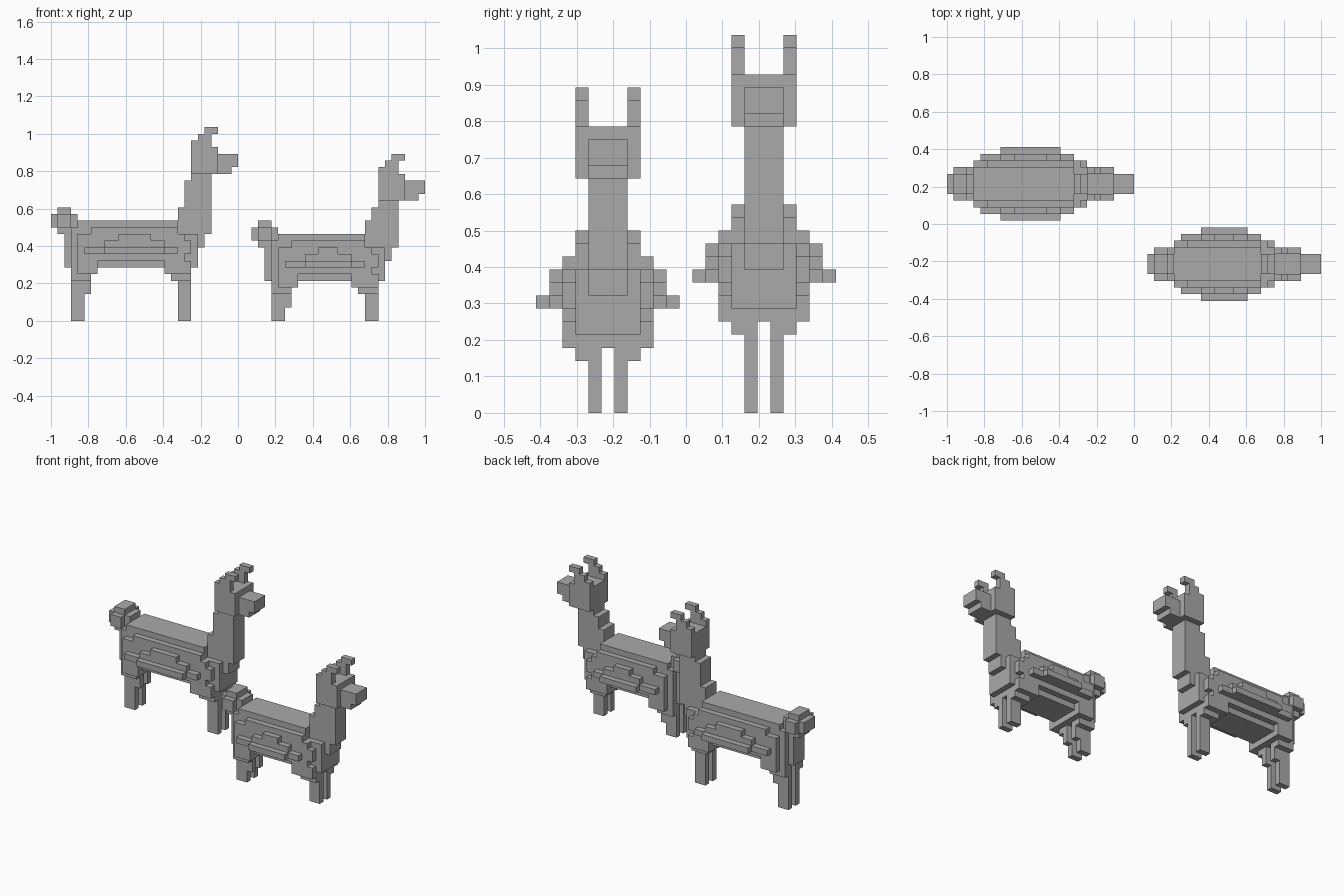
import bpy, bmesh
from mathutils import Vector

if "Cube" in bpy.data.objects:
    bpy.data.objects.remove(bpy.data.objects["Cube"])

U = 1 / 28  # block size
grey = bpy.data.materials.new("plain grey")
grey.diffuse_color = (0.4, 0.4, 0.4, 1)
grey.use_nodes = True
grey.node_tree.nodes["Principled BSDF"].inputs["Base Color"].default_value = grey.diffuse_color


class Animal:
    """Blocky animal, mirrored across its centre plane, skinned on outer faces."""

    def __init__(self, prefix, y_centre, rear_shift, front_shift, shrink):
        self.prefix, self.y_centre = prefix, y_centre
        self.rear, self.front, self.shrink = rear_shift, front_shift, shrink
        self.parts, self.solid = {}, set()

    def fx(self, x):
        return x + (self.rear if x < -15 else self.front)

    def fz(self, z):
        return max(0, z - self.shrink * (2 if z > 17 else 1))

    def add(self, part, x0, x1, z0, z1, half, inner=0):
        """Fill a mirrored box reaching from block 'inner' out to block 'half'."""
        new = {(x, side * j, z)
               for x in range(self.fx(x0), self.fx(x1))
               for z in range(self.fz(z0), self.fz(z1))
               for j in range(inner, half + 1) for side in (-1, 1)}
        self.parts.setdefault(part, set()).update(new - self.solid)
        self.solid |= new

    def skin(self):
        axes = [Vector([float(i == k) for i in range(3)]) for k in range(3)]
        for part, cells in self.parts.items():
            bm = bmesh.new()
            for cell in sorted(cells):
                middle = Vector(cell) + Vector((0.5, self.y_centre, 0.5))
                for k in range(3):
                    a, b = axes[k - 2] / 2, axes[k - 1] / 2
                    for s in (-1, 1):
                        n = axes[k] * s
                        if tuple(round(c + d) for c, d in zip(cell, n)) in self.solid:
                            continue
                        m, t = middle + n / 2, a * s
                        ring = (m - t - b, m + t - b, m + t + b, m - t + b)
                        bm.faces.new([bm.verts.new(p * U) for p in ring])
            bmesh.ops.remove_doubles(bm, verts=bm.verts[:], dist=U / 99)
            bmesh.ops.dissolve_limit(bm, angle_limit=0.01,
                                     verts=bm.verts[:], edges=bm.edges[:])
            mesh = bpy.data.meshes.new(self.prefix + part)
            bm.to_mesh(mesh)
            bm.free()
            mesh.materials.append(grey)
            bpy.context.collection.objects.link(
                bpy.data.objects.new(self.prefix + part, mesh))


def build(*settings):
    animal = Animal(*settings)
    add = animal.add

    # Barrel, rump and chest
    add("body", -25, -9, 8, 14, 2)
    add("body", -24, -9, 14, 15, 2)
    add("body", -9, -6, 8, 13, 2)
    add("body", -26, -25, 8, 13, 1)
    add("body", -9, -5, 11, 15, 1)

    # Stepped wool on the flanks
    add("wool", -24, -8, 9, 13, 3)
    add("wool", -8, -7, 10, 12, 3)
    add("wool", -22, -9, 13, 14, 3)
    add("wool", -23, -9, 10, 11, 4)
    add("wool", -20, -11, 11, 12, 4)
    add("wool", -18, -13, 12, 13, 4)
    add("wool", -20, -11, 10, 11, 5)

    # Rounded tail
    add("tail", -28, -25, 14, 16, 1)
    add("tail", -27, -25, 13, 17, 1)
    add("tail", -27, -25, 14, 16, 2)
    add("tail", -25, -24, 14, 16, 1)

    # Neck stepping forward as it rises
    for i, z in enumerate((13, 17, 21)):
        add("neck", i - 9, -4, z, min(z + 4, 22), 1)

    # Head, snout and curled ears
    add("head", -7, -3, 22, 26, 2)
    add("snout", -3, 0, 23, 25, 1)
    add("snout", -3, -1, 22, 23, 1)
    for i in range(3):
        add("ears", i - 7, -3 if i == 2 else -4, 26 + i, 27 + i, 2, 2)

    # Legs with thicker tops
    add("front_legs", -9, -7, 0, 8, 1, 1)
    add("front_legs", -10, -7, 6, 8, 2, 1)
    add("front_legs", -11, -7, 7, 9, 3)
    add("rear_legs", -25, -23, 0, 8, 1, 1)
    add("rear_legs", -23, -22, 4, 8, 1, 1)
    add("rear_legs", -25, -22, 6, 8, 2, 1)
    add("rear_legs", -24, -21, 7, 9, 3)

    animal.skin()


build("large_", 6, 0, 0, 0)
build("small_", -6, 30, 28, 2)
